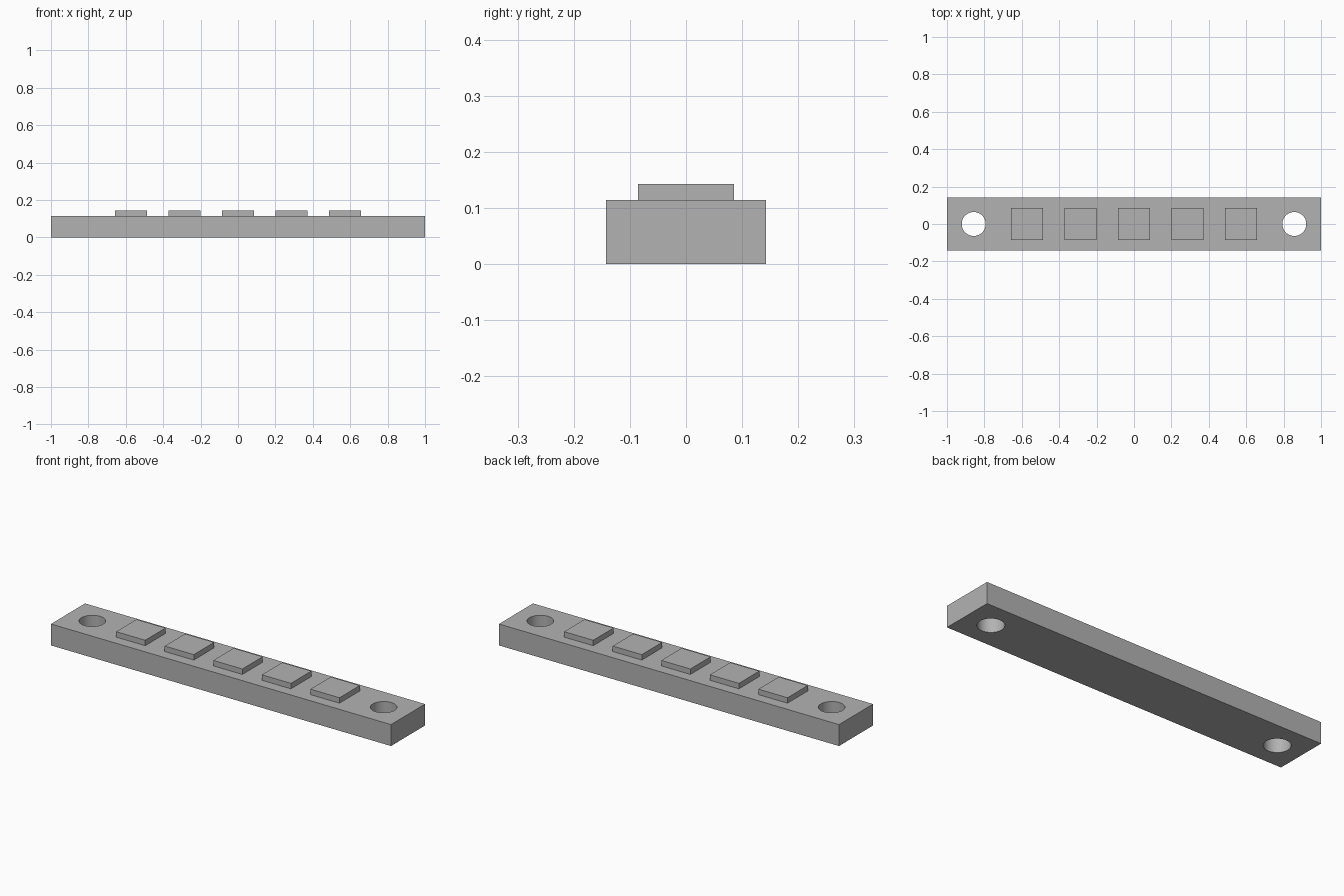
import bpy
import math

default_cube = bpy.data.objects.get("Cube")
if default_cube:
    bpy.data.objects.remove(default_cube, do_unlink=True)

LENGTH, DEPTH, BAR_TOP = 2.0, 0.286, 0.114
PAD_SIZE, PAD_TOP, PITCH = 0.171, 0.143, 0.2857
HOLE_X, HOLE_RADIUS = 0.857, 0.064

grey = bpy.data.materials.new("plain_grey")
grey.use_nodes = True
colour = (0.45, 0.45, 0.45, 1)
grey.diffuse_color = colour
grey.node_tree.nodes["Principled BSDF"].inputs["Base Color"].default_value = colour


def box(name, x, size_x, size_y, bottom, top):
    bpy.ops.mesh.primitive_cube_add(size=1, location=(x, 0, (bottom + top) / 2))
    obj = bpy.context.object
    obj.name = name
    obj.scale = (size_x, size_y, top - bottom)
    bpy.ops.object.transform_apply(location=False, rotation=False, scale=True)
    obj.data.materials.append(grey)
    return obj


# Long base bar
bar = box("base_bar", 0, LENGTH, DEPTH, 0, BAR_TOP)

# Round mounting holes through both ends
for side in (-1, 1):
    bpy.ops.mesh.primitive_cylinder_add(vertices=48, radius=HOLE_RADIUS, depth=1,
                                        location=(side * HOLE_X, 0, 0))
    cutter = bpy.context.object
    cutter.name = "hole_cutter"
    cutter.hide_render = True
    cutter.data.materials.append(grey)
    cut = bar.modifiers.new("mounting_hole", 'BOOLEAN')
    cut.operation = 'DIFFERENCE'
    cut.solver = 'EXACT'
    cut.object = cutter
    bpy.ops.object.select_all(action='DESELECT')
    bar.select_set(True)
    bpy.context.view_layer.objects.active = bar
    bpy.ops.object.modifier_apply(modifier=cut.name)
    bpy.data.objects.remove(cutter, do_unlink=True)

# Smooth hole walls, crisp bar edges
bpy.ops.object.shade_smooth_by_angle(angle=math.radians(30))

# Row of raised square pads
for i in range(5):
    box(f"raised_pad_{i + 1}", (i - 2) * PITCH, PAD_SIZE, PAD_SIZE, BAR_TOP, PAD_TOP)
